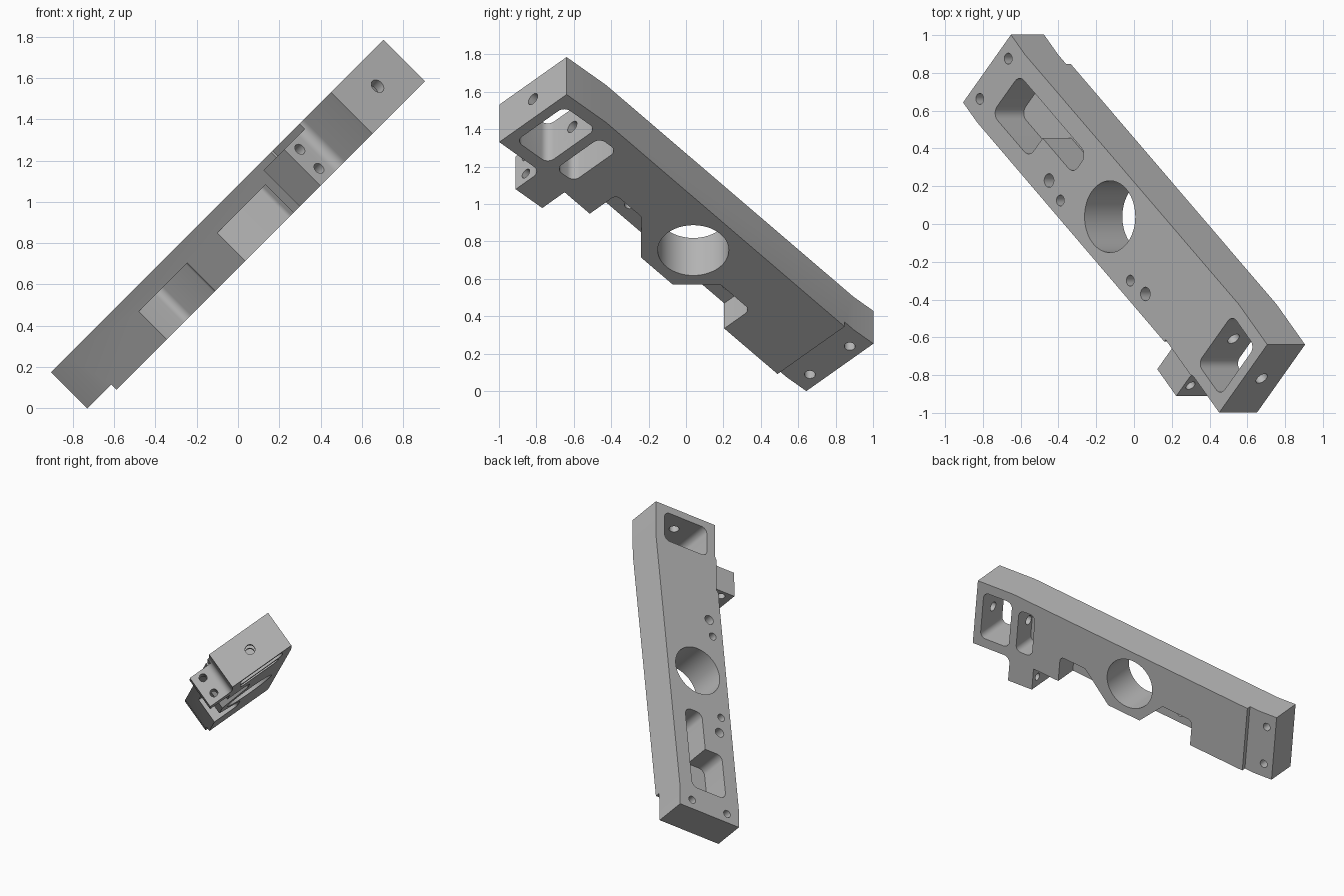
import bpy
import bmesh
import math
from mathutils import Matrix, Vector

cube = bpy.data.objects.get("Cube")
if cube:
    bpy.data.objects.remove(cube, do_unlink=True)

S = math.sqrt(0.5)
# Local frame: X along the arm, Y across it, Z out of its top face (top at Z = 0)
FRAME = Matrix(((0.5, 0.5, -S, 0), (-S, S, 0, 0), (0.5, 0.5, S, 1.08), (0, 0, 0, 1)))
THICK = 0.283
STEP = 0.035      # shallow steps at the pad and the tab
FLANGE = 0.092    # thickness left above the side pockets

grey = bpy.data.materials.new("plain_grey")
grey.use_nodes = True
grey.diffuse_color = (0.48, 0.48, 0.48, 1)
grey.node_tree.nodes["Principled BSDF"].inputs["Base Color"].default_value = (0.48, 0.48, 0.48, 1)


def rounded(points, steps=6):
    """Outline from (x, y) or (x, y, radius) corners, with arcs at the rounded ones."""
    out = []
    for i, p in enumerate(points):
        c = Vector(p[:2])
        if len(p) < 3:
            out.append(c)
            continue
        u = (Vector(points[i - 1][:2]) - c).normalized()
        v = (Vector(points[(i + 1) % len(points)][:2]) - c).normalized()
        half = u.angle(v) / 2
        centre = c + (u + v).normalized() * (p[2] / math.sin(half))
        start = c + u * (p[2] / math.tan(half)) - centre
        end = c + v * (p[2] / math.tan(half)) - centre
        turn = math.atan2(start.x * end.y - start.y * end.x, start.dot(end))
        for k in range(steps + 1):
            out.append(centre + Matrix.Rotation(turn * k / steps, 2) @ start)
    return out


def circle(x, y, r, n=32):
    return [Vector((x + r * math.cos(math.tau * k / n), y + r * math.sin(math.tau * k / n)))
            for k in range(n)]


def prism(name, outline, z0, z1, matrix=None):
    """Straight extrusion of an outline from z0 to z1."""
    bm = bmesh.new()
    face = bm.faces.new([bm.verts.new((p[0], p[1], z0)) for p in outline])
    ext = bmesh.ops.extrude_face_region(bm, geom=[face])
    top = [v for v in ext["geom"] if isinstance(v, bmesh.types.BMVert)]
    bmesh.ops.translate(bm, verts=top, vec=(0, 0, z1 - z0))
    bmesh.ops.recalc_face_normals(bm, faces=bm.faces)
    if matrix:
        bm.transform(matrix)
    mesh = bpy.data.meshes.new(name)
    bm.to_mesh(mesh)
    bm.free()
    obj = bpy.data.objects.new(name, mesh)
    bpy.context.scene.collection.objects.link(obj)
    return obj


def box(x0, x1, y0, y1):
    return [(x0, y0), (x1, y0), (x1, y1), (x0, y1)]


def long_hole(y, z, r, x0, x1):
    """Round cutter running along the arm."""
    turn = Matrix(((0, 0, 1, 0), (1, 0, 0, y), (0, 1, 0, z), (0, 0, 0, 1)))
    return prism("cutter", circle(0, 0, r), x0, x1, turn)


# Arm: slanted bar with squared ends and a side tab
arm = prism("bracket_arm", rounded([
    (-1.36, -0.45), (-1.21, -0.45), (0.642, -0.276), (0.642, -0.445),
    (0.843, -0.445), (0.843, -0.256, 0.05), (1.157, -0.255), (1.157, 0.254),
    (0.857, 0.254), (-1.21, 0.057), (-1.36, 0.057)]), -THICK, 0)
arm.data.materials.append(grey)

cutters = []


def cut(outline, z0=-0.4, z1=0.1):
    cutters.append(prism("cutter", outline, z0, z1))


# Steps under the end pad and on top of the tab
cut(box(-1.6, -1.135, -0.7, 0.3), -0.4, STEP - THICK)
cut(box(0.60, 0.91, -0.6, -0.266), -STEP, 0.1)

# Side pockets that leave a thin flange and the angular hub
cut(rounded([(0.432, -0.6), (0.432, -0.097, 0.03), (0.22, -0.117, 0.03),
             (0.005, -0.336), (-0.095, -0.438), (-0.095, -0.6)]), -0.4, -FLANGE)
cut(rounded([(-0.69, -0.7), (-0.69, -0.204, 0.04), (-0.44, -0.18, 0.03),
             (-0.26, -0.361), (-0.16, -0.462), (-0.16, -0.7)]), -0.4, -FLANGE)

# Main bore, pad holes and flange holes
cut(circle(-0.155, -0.10, 0.19, 64))
for x, y, r in [(-1.285, -0.047, 0.029), (-1.285, -0.348, 0.029),
                (-0.613, -0.287, 0.036), (-0.478, -0.302, 0.029),
                (0.192, -0.232, 0.029), (0.322, -0.202, 0.036)]:
    cut(circle(x, y, r))

# Through window and blind window at the wide end
cut(rounded([p + (0.045,) for p in box(0.86, 1.10, -0.185, 0.18)]))
cut(rounded([p + (0.045,) for p in box(0.665, 0.80, -0.185, 0.145)]), -0.4, -FLANGE)

# L-shaped blind pocket in the top
cut(rounded([(-1.165, -0.34, 0.05), (-0.805, -0.305, 0.05), (-0.805, -0.162),
             (-0.51, -0.134, 0.05), (-0.51, 0.012, 0.05), (-1.165, -0.05, 0.05)]), -0.215, 0.1)

# Lengthwise holes in the end wall and the tab
cutters.append(long_hole(0, -0.138, 0.035, 0.73, 1.3))
for z in (-0.088, -0.219):
    cutters.append(long_hole(-0.368, z, 0.028, 0.55, 0.95))

# Carve the arm, then drop the cutters
for c in cutters:
    c.hide_render = True
    mod = arm.modifiers.new("carve", 'BOOLEAN')
    mod.operation = 'DIFFERENCE'
    mod.solver = 'EXACT'
    mod.object = c
bpy.context.view_layer.update()
carved = bpy.data.meshes.new_from_object(arm.evaluated_get(bpy.context.evaluated_depsgraph_get()))
arm.modifiers.clear()
arm.data = carved
carved.name = "bracket_arm"
for c in cutters:
    bpy.data.objects.remove(c, do_unlink=True)

# Tilt the finished arm into place
carved.transform(FRAME)
carved.materials.clear()
carved.materials.append(grey)
for f in carved.polygons:
    f.material_index = 0
for o in bpy.context.selected_objects:
    o.select_set(False)
bpy.context.view_layer.objects.active = arm
arm.select_set(True)
bpy.ops.object.shade_smooth_by_angle(angle=math.radians(30))
